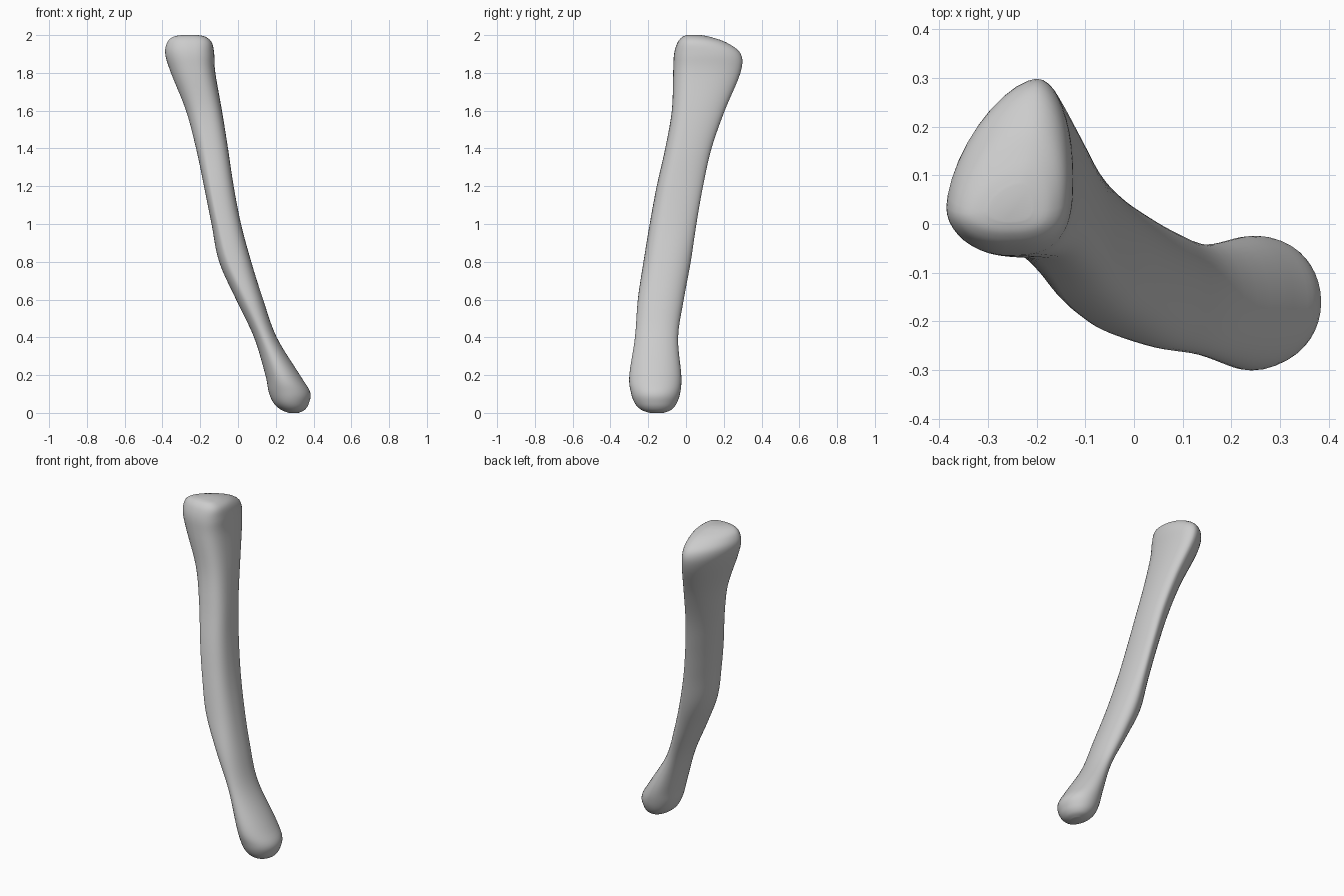
import bpy
import bmesh
import math
from mathutils import Vector

default_cube = bpy.data.objects.get("Cube")
if default_cube:
    bpy.data.objects.remove(default_cube, do_unlink=True)

ARC_STEPS = 10      # points per quarter of a cross-section
SPAN_STEPS = 5      # rings between neighbouring stations

# Stations along the bone: height, right, left, front and back limits
STATIONS = [
    (0, .27, .32, -.19, -.12),
    (.015, .23, .352, -.235, -.08),
    (.05, .19, .375, -.27, -.05),
    (.11, .163, .382, -.292, -.03),
    (.2, .145, .328, -.3, -.025),
    (.4, .085, .205, -.27, -.042),
    (.6, -.01, .133, -.255, -.012),
    (.8, -.1, .07, -.225, .025),
    (1, -.14, .016, -.192, .055),
    (1.2, -.18, -.023, -.155, .09),
    (1.4, -.222, -.053, -.11, .135),
    (1.6, -.275, -.085, -.075, .205),
    (1.8, -.355, -.12, -.068, .288),
    (1.9, -.385, -.126, -.063, .29),
    (1.96, -.375, -.138, -.045, .215),
    (1.99, -.345, -.17, -.02, .13),
    (2, -.3, -.21, .005, .08),
]


def lerp(a, b, t):
    return a + (b - a) * t


def smoothstep(low, high, value):
    t = min(max((value - low) / (high - low), 0), 1)
    return t * t * (3 - 2 * t)


def smooth_stations(stations):
    """Catmull-Rom blend through the stations."""
    points = [Vector(s) for s in stations]
    last = len(points) - 1
    result = []
    for i in range(last):
        a, b = points[max(i - 1, 0)], points[i]
        c, d = points[i + 1], points[min(i + 2, last)]
        for step in range(SPAN_STEPS):
            t = step / SPAN_STEPS
            result.append((b * 2 + (c - a) * t
                           + (a * 2 - b * 5 + c * 4 - d) * t ** 2
                           + (b * 3 - a - c * 3 + d) * t ** 3) / 2)
    result.append(points[last])
    return result


def quarter(start, end, turn_x_first, power):
    """Rounded corner between two neighbouring extremes of a section."""
    points = []
    for step in range(ARC_STEPS):
        angle = step / ARC_STEPS * math.pi / 2
        rise = math.sin(angle) ** (2 / power)
        fall = 1 - math.cos(angle) ** (2 / power)
        tx, ty = (rise, fall) if turn_x_first else (fall, rise)
        points.append((lerp(start[0], end[0], tx), lerp(start[1], end[1], ty)))
    return points


def cross_section(station):
    """Oval at the lower end, leaning in the shaft, triangular at the head."""
    z, x0, x1, y0, y1 = station
    lean = math.sin(math.pi * smoothstep(.4, 1.8, z))
    head = smoothstep(.4, 1.8, z)
    shaft = smoothstep(.3, 1, z)
    front = (lerp(x0, x1, .47 - .22 * lean), y0)
    back = (lerp(x0, x1, .5 + .2 * smoothstep(.4, 1.2, z)), y1)
    left = (x1, lerp(y0, y1, .5 - .05 * head))
    right = (x0, lerp(y0, y1, .5 - .22 * head))
    corner = 2 + .9 * shaft
    flat = 2 - .4 * shaft
    outline = (quarter(front, left, True, corner) + quarter(left, back, False, 2)
               + quarter(back, right, True, flat) + quarter(right, front, False, 2))
    return [(x, y, z) for x, y in outline]


# Bone: one smooth skin lofted through all cross-sections
bm = bmesh.new()
rings = [[bm.verts.new(p) for p in cross_section(s)] for s in smooth_stations(STATIONS)]
for lower, upper in zip(rings, rings[1:]):
    for i in range(len(lower)):
        j = (i + 1) % len(lower)
        bm.faces.new((lower[i], lower[j], upper[j], upper[i]))
bm.faces.new(reversed(rings[0]))
bm.faces.new(rings[-1])
bmesh.ops.recalc_face_normals(bm, faces=bm.faces)
for face in bm.faces:
    face.smooth = True

mesh = bpy.data.meshes.new("long_bone")
bm.to_mesh(mesh)
bm.free()
bone = bpy.data.objects.new("long_bone", mesh)
bpy.context.collection.objects.link(bone)

# Plain grey surface
grey = bpy.data.materials.new("light_grey")
grey.use_nodes = True
colour = (.6, .6, .6, 1)
grey.diffuse_color = colour
grey.node_tree.nodes["Principled BSDF"].inputs["Base Color"].default_value = colour
mesh.materials.append(grey)
